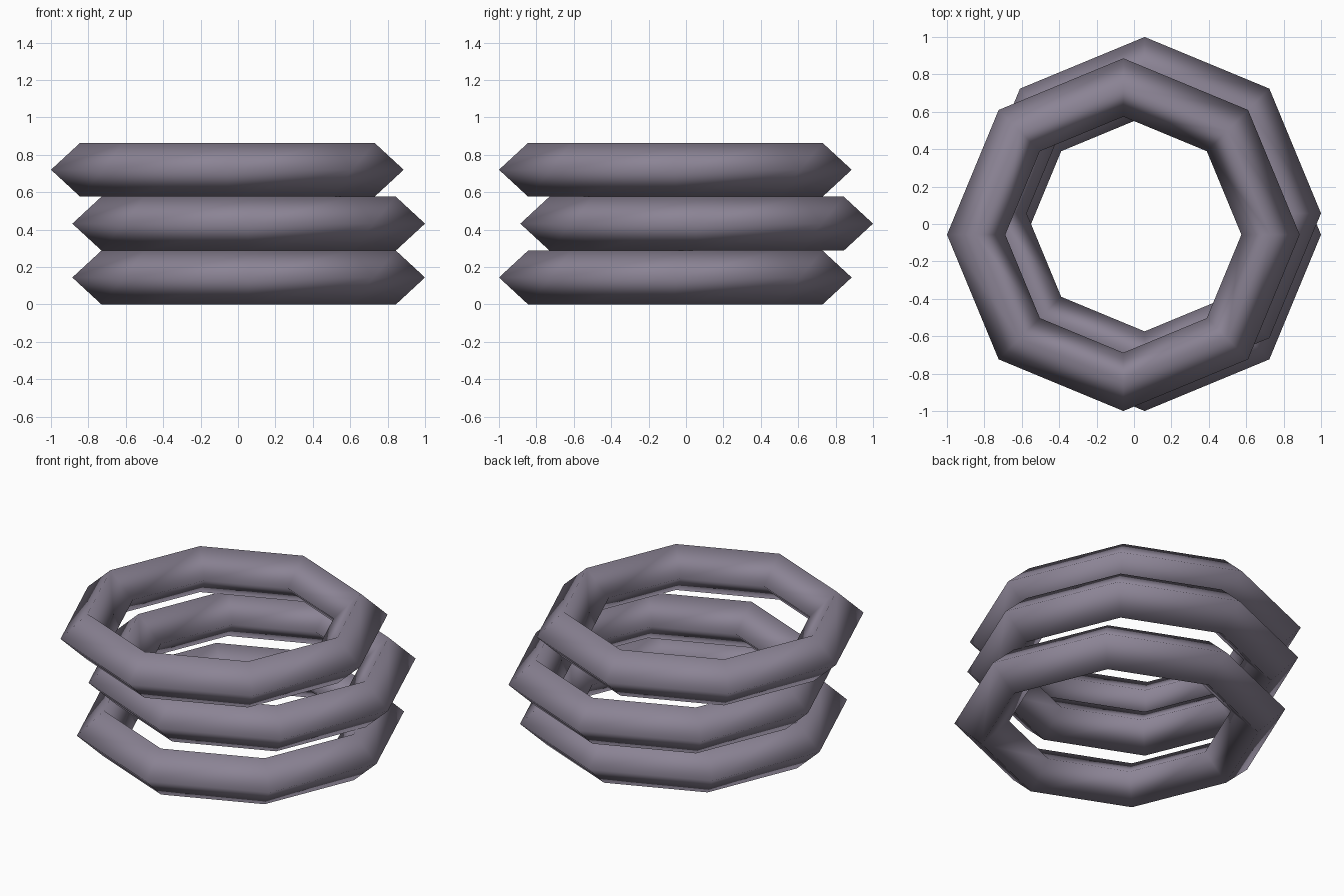
import bpy
import math

cube = bpy.data.objects.get("Cube")
if cube:
    bpy.data.objects.remove(cube, do_unlink=True)

# Single muted violet-grey material
mat = bpy.data.materials.new("violet_grey")
mat.use_nodes = True
colour = (0.26, 0.23, 0.30, 1)
mat.diffuse_color = colour
mat.node_tree.nodes["Principled BSDF"].inputs["Base Color"].default_value = colour

HALF_HEIGHT = 0.144
MITRE = 1 / math.cos(math.pi / 8)  # tube is wider where its segments meet
SHIFT = 0.057


def ring(name, x, y, level):
    """Octagonal ring with a diamond section, stacked at the given level."""
    bpy.ops.mesh.primitive_torus_add(
        major_segments=8, minor_segments=4,
        major_radius=0.787, minor_radius=HALF_HEIGHT * MITRE,
        location=(x, y, HALF_HEIGHT * (2 * level + 1)))
    obj = bpy.context.object
    obj.name = name
    obj.scale.z = 1 / MITRE
    bpy.ops.object.transform_apply(location=False, rotation=False, scale=True)
    bpy.ops.object.shade_smooth()
    obj.data.materials.append(mat)


# Three rings, each nudged off the centre line
ring("bottom_ring", SHIFT, -SHIFT, 0)
ring("middle_ring", SHIFT, SHIFT, 1)
ring("top_ring", -SHIFT, -SHIFT, 2)
